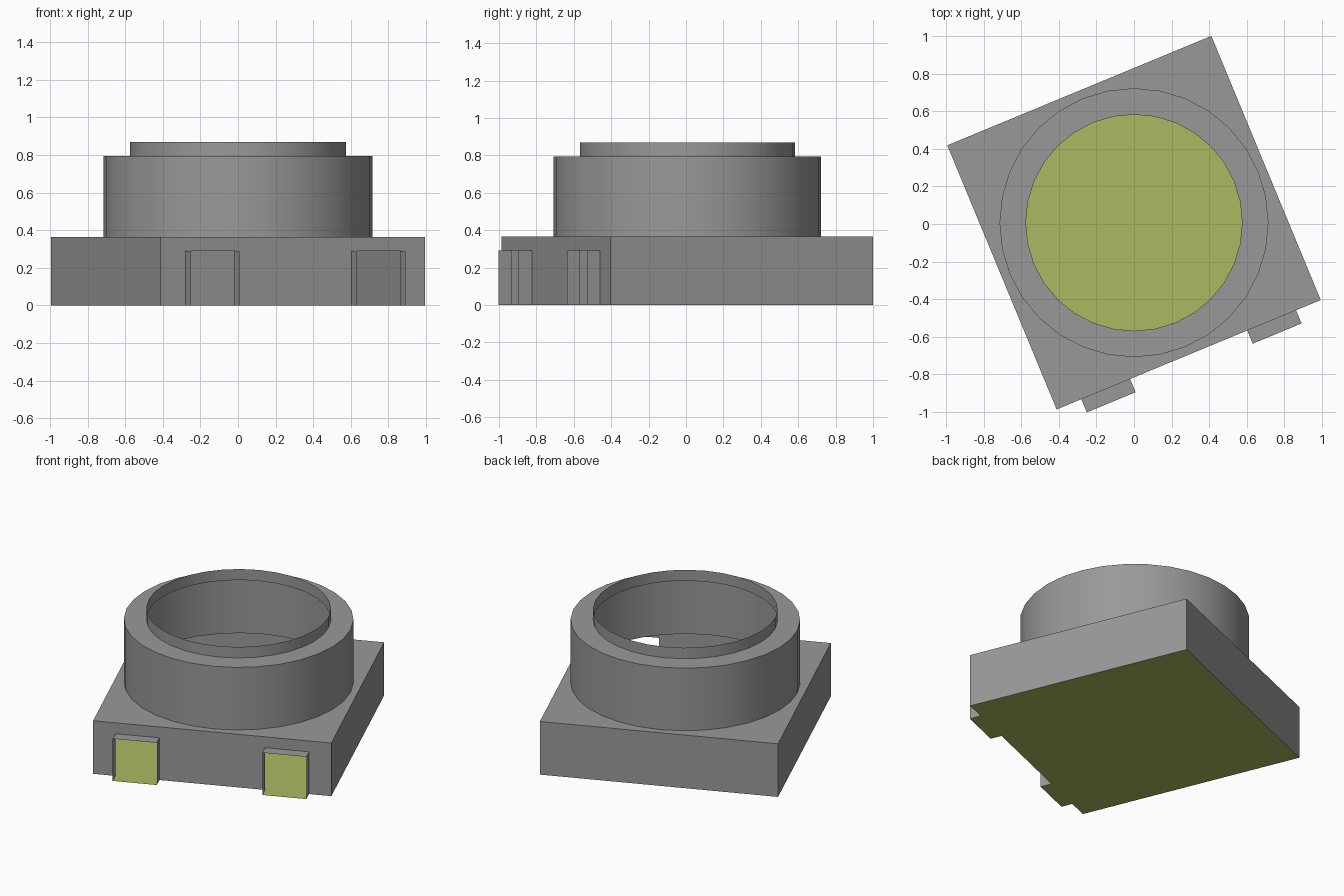
import bpy, bmesh, math

if "Cube" in bpy.data.objects:
    bpy.data.objects.remove(bpy.data.objects["Cube"])

TURN = math.radians(22.5)      # whole model is turned about z
S, BASE_H = 0.76, 0.365        # half side and height of the square base
R, RING_H = 0.715, 0.795       # main ring
LIP_R, LIP_H = 0.575, 0.87     # thin upper lip
P0, P1, P_OUT, P_H = 0.337, 0.618, 0.836, 0.29   # port inner/outer edge, reach, height
SEG = 32


def material(name, color):
    mat = bpy.data.materials.new(name)
    mat.diffuse_color = color
    mat.use_nodes = True
    mat.node_tree.nodes["Principled BSDF"].inputs["Base Color"].default_value = mat.diffuse_color
    return mat


DARK_GREY = material("dark_grey", (0.318, 0.318, 0.318, 1))
OLIVE = material("olive", (0.417, 0.48, 0.118, 1))


def make(name, faces, mat=DARK_GREY, smooth=False):
    """Build a thin-sheet object from faces given as corner loops."""
    bm = bmesh.new()
    for loop in faces:
        bm.faces.new([bm.verts.new(p) for p in loop])
    bmesh.ops.remove_doubles(bm, verts=bm.verts, dist=1e-5)
    mesh = bpy.data.meshes.new(name)
    bm.to_mesh(mesh)
    bm.free()
    mesh.materials.append(mat)
    if smooth:
        mesh.shade_smooth()
        mesh.set_sharp_from_angle(angle=math.radians(30))
    obj = bpy.data.objects.new(name, mesh)
    obj.location = (0, 0.007, 0)
    obj.rotation_euler.z = TURN
    bpy.context.collection.objects.link(obj)
    return obj


def on_circle(r, i, z):
    a = 2 * math.pi * i / SEG
    return (r * math.cos(a), r * math.sin(a), z)


# Base: hollow box, round opening on top, two port openings in the front
corners = [(S, S), (-S, S), (-S, -S), (S, -S)]
faces = []
for k in range(4):
    a, b = corners[k], corners[(k + 1) % 4]
    first = SEG // 8 + k * SEG // 4
    arc = [on_circle(R, i, BASE_H) for i in range(first + SEG // 4, first - 1, -1)]
    faces.append([(*a, BASE_H), (*b, BASE_H)] + arc)
    if k != 2:
        faces.append([(*b, 0), (*a, 0), (*a, BASE_H), (*b, BASE_H)])
front = [(-S, 0), (-P1, 0), (-P1, P_H), (-P0, P_H), (-P0, 0),
         (P0, 0), (P0, P_H), (P1, P_H), (P1, 0), (S, 0), (S, BASE_H), (-S, BASE_H)]
faces.append([(x, -S, z) for x, z in front])
make("base_housing", faces)

# Ring: stepped profile swept around the centre
profile = [(R, BASE_H), (R, RING_H), (LIP_R, RING_H), (LIP_R, LIP_H)]
make("top_ring", [[on_circle(r0, i, z0), on_circle(r0, i + 1, z0),
                   on_circle(r1, i + 1, z1), on_circle(r1, i, z1)]
                  for (r0, z0), (r1, z1) in zip(profile, profile[1:])
                  for i in range(SEG)], smooth=True)

# Ports: open-fronted sleeves on the front wall
for side, x0, x1 in (("left", -P1, -P0), ("right", P0, P1)):
    path = [(x1, 0), (x1, P_H), (x0, P_H), (x0, 0)]
    make(f"{side}_port", [[(ax, -P_OUT, az), (ax, -S, az), (bx, -S, bz), (bx, -P_OUT, bz)]
                          for (ax, az), (bx, bz) in zip(path, path[1:])])

# Floor: coloured sheet reaching out under both ports
outline = [(-S, S), (S, S), (S, -S), (P1, -S), (P1, -P_OUT), (P0, -P_OUT), (P0, -S),
           (-P0, -S), (-P0, -P_OUT), (-P1, -P_OUT), (-P1, -S), (-S, -S)]
make("floor_plate", [[(x, y, 0) for x, y in outline]], OLIVE)
